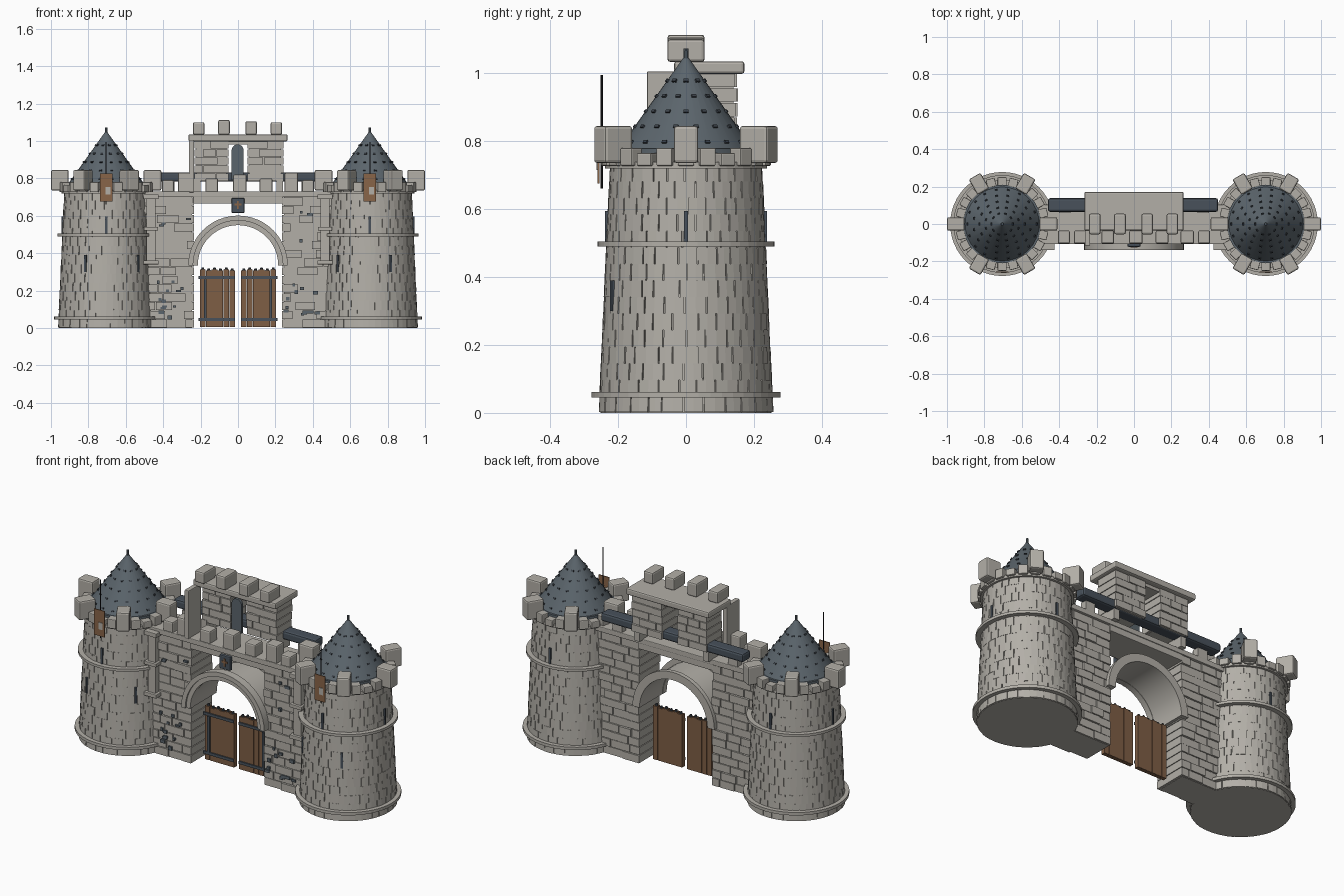
import bpy, bmesh, math, random
from mathutils import Matrix

random.seed(4)
if "Cube" in bpy.data.objects:
    bpy.data.objects.remove(bpy.data.objects["Cube"])


def material(name, rgb):
    m = bpy.data.materials.new(name)
    m.use_nodes = True
    m.diffuse_color = (*rgb, 1)
    m.node_tree.nodes["Principled BSDF"].inputs["Base Color"].default_value = (*rgb, 1)
    return m


STONE = material("stone", (0.45, 0.43, 0.39))
SLATE = material("slate", (0.105, 0.13, 0.15))
DEEP = material("deep slate", (0.065, 0.083, 0.105))
IRON = material("dark iron", (0.045, 0.055, 0.068))
WOOD = material("gate wood", (0.21, 0.112, 0.06))
BANNER = material("banner brown", (0.25, 0.13, 0.065))
BLACK = material("pole black", (0.015, 0.015, 0.018))


def box(bm, x0, x1, y0, y1, z0, z1, m=None):
    """Axis aligned box, optionally moved by a matrix."""
    place = Matrix.Translation(((x0 + x1) / 2, (y0 + y1) / 2, (z0 + z1) / 2))
    place = place @ Matrix.Diagonal((x1 - x0, y1 - y0, z1 - z0, 1))
    bmesh.ops.create_cube(bm, size=1, matrix=(m @ place) if m else place)


def cone(bm, x, y, z0, z1, r0, r1, sides=32):
    bmesh.ops.create_cone(bm, cap_ends=True, segments=sides, radius1=r0, radius2=r1,
                          depth=z1 - z0, matrix=Matrix.Translation((x, y, (z0 + z1) / 2)))


def finish(bm, name, mat, bevel=0, smooth=False):
    bmesh.ops.recalc_face_normals(bm, faces=bm.faces)
    mesh = bpy.data.meshes.new(name)
    bm.to_mesh(mesh)
    bm.free()
    mesh.materials.append(mat)
    ob = bpy.data.objects.new(name, mesh)
    bpy.context.collection.objects.link(ob)
    if bevel:
        mod = ob.modifiers.new("bevel", "BEVEL")
        mod.width, mod.segments = bevel, 2
    if smooth:
        bpy.ops.object.select_all(action="DESELECT")
        ob.select_set(True)
        bpy.context.view_layer.objects.active = ob
        bpy.ops.object.shade_smooth_by_angle(angle=math.radians(30))


def solid(name, mat, *sizes, bevel=0):
    bm = bmesh.new()
    for s in sizes:
        box(bm, *s)
    finish(bm, name, mat, bevel)


def brick_wall(name, x0, x1, y0, y1, z0, z1, rows):
    """Courses of through-bricks with uneven faces around a plain core."""
    d = 0.014
    solid(name + "_core", STONE, (x0 + d, x1 - d, y0 + d, y1 - d, z0, z1))
    bm = bmesh.new()
    h = (z1 - z0) / rows
    for r in range(rows):
        x, first = x0, True
        while x < x1 - 0.001:
            w = random.uniform(0.07, 0.13) * (0.55 if first and r % 2 else 1)
            end = x + w if x + w < x1 - 0.04 else x1
            a, b = random.uniform(0, 0.011), random.uniform(0, 0.011)
            box(bm, x + 0.002, end - 0.002, y0 + a, y1 - b,
                z0 + r * h + 0.002, z0 + (r + 1) * h - 0.002)
            x, first = end, False
    finish(bm, name, STONE)


def arch(name, r0, r1, y0, y1, zc, n=24):
    """Half ring swept along y."""
    bm = bmesh.new()
    rings = []
    for i in range(n + 1):
        a = math.pi * i / n
        rings.append([bm.verts.new((r * math.cos(a), y, zc + r * math.sin(a)))
                      for r, y in ((r0, y0), (r1, y0), (r1, y1), (r0, y1))])
    for p, q in zip(rings, rings[1:]):
        for k in range(4):
            bm.faces.new((p[k], p[(k + 1) % 4], q[(k + 1) % 4], q[k]))
    bm.faces.new(rings[0])
    bm.faces.new(rings[-1])
    finish(bm, name, STONE, smooth=True)


def tower_radius(z):
    return 0.257 - 0.045 * z


def tower(side, cx):
    def around(deg):
        return Matrix.Translation((cx, 0, 0)) @ Matrix.Rotation(math.radians(deg), 4, "Z")

    # body core and curved courses of bricks
    bm = bmesh.new()
    cone(bm, cx, 0, 0, 0.735, tower_radius(0) - 0.005, tower_radius(0.735) - 0.005, 48)
    finish(bm, side + "_tower_core", STONE)
    bm = bmesh.new()
    rows, count = 15, 26
    h = 0.73 / rows
    for r in range(rows):
        cuts = [(k + r % 2 / 2 + random.uniform(-0.2, 0.2)) * math.tau / count for k in range(count)]
        cuts.append(cuts[0] + math.tau)
        for a, b in zip(cuts, cuts[1:]):
            out = random.uniform(-0.001, 0.001)
            ring = []
            for z in (max(r * h, 0.002), (r + 1) * h):
                for rad in (0.21, tower_radius(z) + out):
                    for t in (a + 0.008, (a + b) / 2, b - 0.008):
                        ring.append(bm.verts.new((cx + rad * math.cos(t), rad * math.sin(t), z)))
            for base in ((3, 4, 10, 9), (4, 5, 11, 10), (0, 3, 9, 6), (5, 2, 8, 11),
                         (6, 9, 10, 7), (7, 10, 11, 8), (0, 1, 4, 3), (1, 2, 5, 4)):
                bm.faces.new([ring[i] for i in base])
    finish(bm, side + "_tower_bricks", STONE)

    # string courses
    bm = bmesh.new()
    for z0, z1, r in ((0.045, 0.062, 0.278), (0.49, 0.505, 0.261), (0.72, 0.738, 0.238)):
        cone(bm, cx, 0, z0, z1, r, r, 48)
    finish(bm, side + "_tower_rings", STONE)

    # parapet blocks and large merlons
    bm = bmesh.new()
    for k in range(24):
        box(bm, 0.205, 0.25, -0.024, 0.024, 0.727, 0.765 + 0.015 * (k % 2), around(k * 15))
    finish(bm, side + "_parapet_blocks", STONE, 0.004)
    bm = bmesh.new()
    for k in range(6):
        box(bm, 0.2, 0.295, -0.036, 0.036, 0.735, 0.845, around(k * 60))
    finish(bm, side + "_tower_merlons", STONE, 0.009)

    # roof, finial and studs
    bm = bmesh.new()
    cone(bm, cx, 0, 0.775, 1.045, 0.2, 0.008)
    cone(bm, cx, 0, 0.755, 0.778, 0.21, 0.21)
    cone(bm, cx, 0, 1.03, 1.072, 0.008, 0.007, 10)
    finish(bm, side + "_roof", SLATE, smooth=True)
    bm = bmesh.new()
    tilt = Matrix.Rotation(-math.atan2(0.192, 0.27), 4, "Y")
    for i in range(5):
        z, n = 0.797 + 0.045 * i, 18 - 2 * i
        rad = 0.2 - 0.192 * (z - 0.775) / 0.27
        for k in range(n):
            m = around((k + 0.5 * (i % 2)) * 360 / n) @ Matrix.Translation((rad, 0, z)) @ tilt
            box(bm, -0.005, 0.005, -0.007, 0.007, -0.0045, 0.0045, m)
    finish(bm, side + "_roof_studs", IRON)

    # arrow slits: four high, two low at the front
    bm = bmesh.new()
    out = 1 if cx > 0 else -1
    slits = [(a, 0.55) for a in (0, 90, 180, 270)] + [(270 + out * 27, 0.345), (270 - out * 45, 0.345)]
    for a, z in slits:
        rad = tower_radius(z)
        box(bm, rad - 0.02, rad + 0.006, -0.006, 0.006, z - 0.045, z + 0.045, around(a))
    finish(bm, side + "_arrow_slits", DEEP)

    # banner board and pole
    solid(side + "_banner", BANNER, (cx - 0.033, cx + 0.033, -0.26, -0.255, 0.675, 0.825))
    solid(side + "_banner_emblem", STONE, (cx - 0.004, cx + 0.022, -0.263, -0.259, 0.715, 0.755))
    bm = bmesh.new()
    cone(bm, cx, -0.248, 0.66, 0.995, 0.003, 0.003, 8)
    finish(bm, side + "_banner_pole", BLACK)


for side, s in (("left", 1), ("right", -1)):
    tower(side, s * 0.705)

    # curtain wall beside the gate
    a, b = sorted((s * 0.232, s * 0.54))
    brick_wall(side + "_wall", a, b, -0.1, 0.1, 0, 0.7, 15)

    # hanging corner pilaster with projecting caps
    bm = bmesh.new()
    for z0, z1, w, y in ((0.345, 0.7, 0.024, -0.125), (0.34, 0.362, 0.04, -0.14),
                         (0.52, 0.54, 0.038, -0.14), (0.69, 0.715, 0.04, -0.14)):
        box(bm, s * 0.465 - w, s * 0.465 + w, y, -0.06, z0, z1)
    finish(bm, side + "_pilaster", STONE, 0.003)

    # small slate stones set in the front
    bm = bmesh.new()
    for k in range(15):
        x = s * random.uniform(0.25, 0.43)
        z = random.uniform(0.04, 0.24) if k < 12 else random.uniform(0.4, 0.62)
        w = random.uniform(0.007, 0.016)
        box(bm, x - w, x + w, -0.103, -0.085, z, z + random.uniform(0.01, 0.022))
    finish(bm, side + "_slate_stones", SLATE)

    # gate leaf: planks, tips and straps
    bm, tips, straps = bmesh.new(), bmesh.new(), bmesh.new()
    for k in range(6):
        x = s * (0.031 + k * 0.0315)
        top = 0.308 + 0.005 * (k % 2)
        box(bm, x - 0.015, x + 0.015, -0.012, 0.012, 0.004, top)
        cone(tips, x, 0, top, top + 0.011, 0.009, 0.006, 8)
    a, b = sorted((s * 0.017, s * 0.21))
    for z in (0.045, 0.27):
        box(straps, a, b, -0.019, -0.011, z - 0.008, z + 0.008)
    a, b = sorted((s * 0.168, s * 0.182))
    box(straps, a, b, -0.021, -0.011, 0.05, 0.26)
    finish(bm, side + "_gate_planks", WOOD)
    finish(tips, side + "_gate_tips", IRON)
    finish(straps, side + "_gate_straps", DEEP)

# gate arch: vault with mouldings at the front and back
arch("arch_vault", 0.217, 0.235, -0.12, 0.105, 0.335)
arch("arch_front_outer", 0.24, 0.266, -0.14, -0.095, 0.335)
arch("arch_front_inner", 0.215, 0.243, -0.13, -0.095, 0.335)
arch("arch_back", 0.217, 0.262, 0.09, 0.115, 0.335)

# lintel and wall-top walkway
solid("lintel", STONE, (-0.24, 0.24, -0.1, 0.1, 0.665, 0.705), bevel=0.004)
solid("walkway", STONE, (-0.52, 0.52, -0.108, 0.104, 0.7, 0.73), bevel=0.004)

# walkway merlons
bm = bmesh.new()
for x, w, top in ((-0.375, 0.032, 0.79), (-0.285, 0.036, 0.83), (-0.14, 0.034, 0.8), (0.01, 0.036, 0.82),
                  (0.15, 0.034, 0.8), (0.285, 0.036, 0.83), (0.375, 0.032, 0.79)):
    box(bm, x - w, x + w, -0.105, -0.035, 0.725, top)
finish(bm, "walkway_merlons", STONE, 0.008)

# shield over the gate
solid("shield", DEEP, (-0.035, 0.035, -0.122, -0.1, 0.615, 0.695), bevel=0.006)
solid("shield_emblem", BANNER, (-0.018, 0.018, -0.126, -0.121, 0.655, 0.665),
      (-0.006, 0.006, -0.126, -0.121, 0.635, 0.68))

# rear beam
solid("rear_beam", DEEP, (-0.46, 0.45, 0.065, 0.138, 0.782, 0.832), bevel=0.012)
solid("beam_supports", STONE, *[(x - 0.03, x + 0.03, 0.06, 0.1, 0.72, 0.785) for x in (-0.37, 0.37)])

# gatehouse upper room around an open doorway
for name, x0, x1 in (("room_right", -0.235, -0.048), ("room_left", 0.048, 0.245)):
    brick_wall(name, x0, x1, 0.0, 0.154, 0.785, 1.0, 5)
solid("room_piers", STONE, (-0.235, -0.2, 0.0, 0.13, 0.725, 0.8), (0.205, 0.24, 0.0, 0.13, 0.725, 0.8))
solid("room_header", STONE, (-0.05, 0.05, 0.0, 0.14, 0.98, 1.0))
solid("side_buttress", STONE, (-0.262, -0.235, -0.115, 0.0, 0.725, 1.005), bevel=0.004)

# arched shutter in the doorway
solid("shutter", SLATE, (-0.034, 0.03, -0.01, 0.004, 0.79, 0.95))
bm = bmesh.new()
bmesh.ops.create_cone(bm, cap_ends=True, segments=20, radius1=0.032, radius2=0.032, depth=0.014,
                      matrix=Matrix.Translation((-0.002, -0.003, 0.95)) @ Matrix.Rotation(math.pi / 2, 4, "X"))
finish(bm, "shutter_top", SLATE)

# roof slab and its merlons
solid("roof_slab", STONE, (-0.265, 0.265, -0.035, 0.172, 0.998, 1.035), bevel=0.008)
bm = bmesh.new()
for x, z in ((-0.21, 1.1), (-0.075, 1.113), (0.07, 1.105), (0.205, 1.1)):
    box(bm, x - 0.031, x + 0.031, -0.055, 0.055, 1.033, z)
finish(bm, "roof_merlons", STONE, 0.009)
